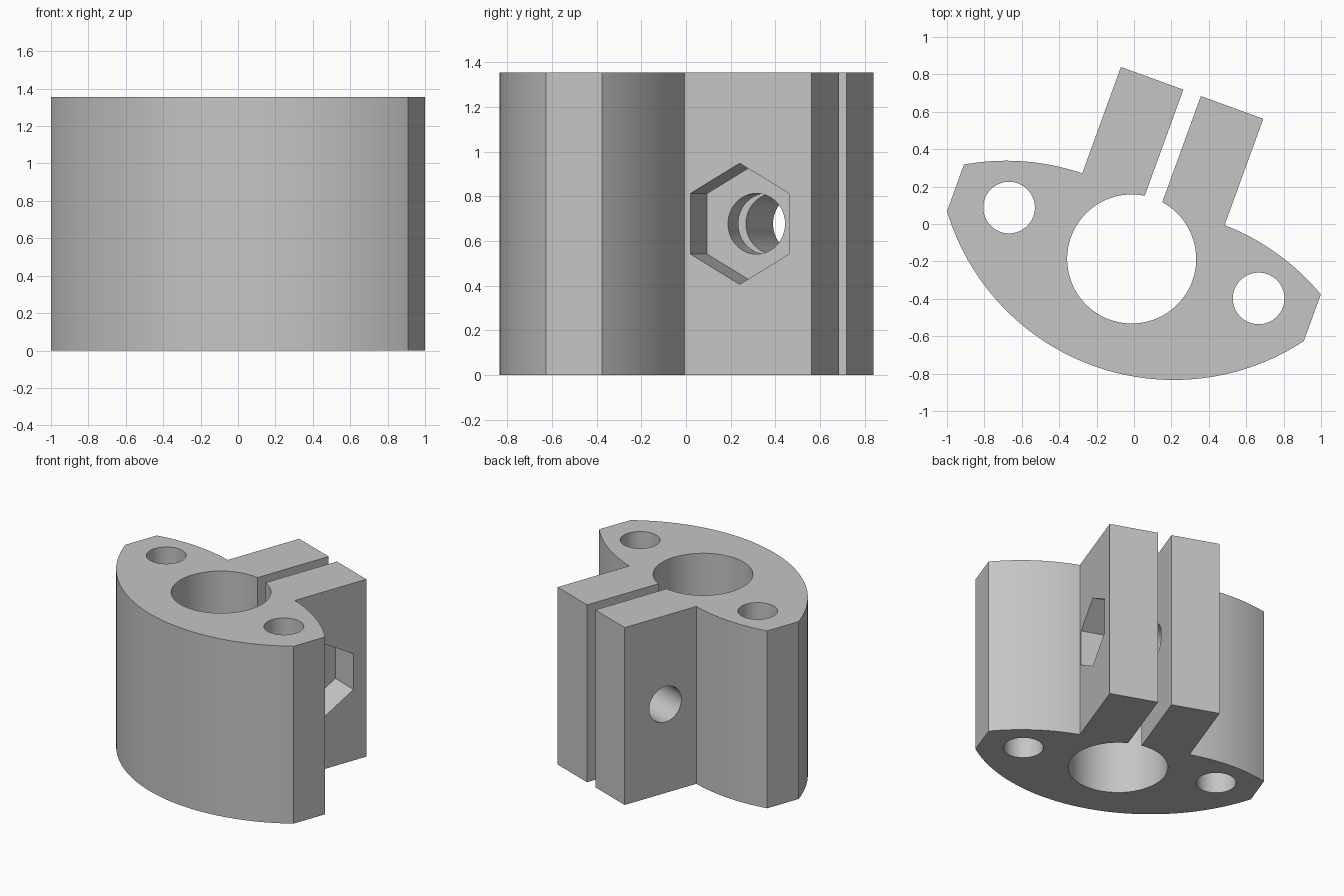
import bpy, bmesh
from math import sin, cos, radians, asin, degrees
from mathutils import Matrix, Vector

cube = bpy.data.objects.get("Cube")
if cube:
    bpy.data.objects.remove(cube, do_unlink=True)

HEIGHT = 1.355
END, EAR, EAR_TOP, GAP, BORE = 1.015, 0.405, 0.945, 0.05, 0.345
# The whole clamp is turned about the vertical through its bore
PLACE = Matrix.Translation((-0.0125, -0.187, 0)) @ Matrix.Rotation(radians(-20), 4, 'Z')
ACROSS = Matrix.Rotation(radians(90), 4, 'Y')

grey = bpy.data.materials.new("light_grey")
grey.use_nodes = True
colour = (0.56, 0.56, 0.56, 1)
grey.diffuse_color = colour
grey.node_tree.nodes["Principled BSDF"].inputs["Base Color"].default_value = colour


def arc(cx, cy, r, start, end, steps):
    """Points along an arc, angles in degrees, both ends included."""
    angles = [radians(start + (end - start) * i / steps) for i in range(steps + 1)]
    return [(cx + r * cos(a), cy + r * sin(a)) for a in angles]


def circle(cx, cy, r, sides):
    return arc(cx, cy, r, 0, 360, sides)[:-1]


def prism(name, outline, length, matrix):
    """Extrude a closed outline along local z and place it."""
    bm = bmesh.new()
    face = bm.faces.new([bm.verts.new((x, y, 0)) for x, y in outline])
    extruded = bmesh.ops.extrude_face_region(bm, geom=[face])["geom"]
    moved = [v for v in extruded if isinstance(v, bmesh.types.BMVert)]
    bmesh.ops.translate(bm, verts=moved, vec=Vector((0, 0, length)))
    bmesh.ops.transform(bm, matrix=PLACE @ matrix, verts=bm.verts)
    bmesh.ops.recalc_face_normals(bm, faces=bm.faces)
    mesh = bpy.data.meshes.new(name)
    bm.to_mesh(mesh)
    bm.free()
    mesh.materials.append(grey)
    obj = bpy.data.objects.new(name, mesh)
    bpy.context.collection.objects.link(obj)
    return obj


# Clamp outline: curved belly, shoulders, two ears and the split bore
belly_r, shoulder_r, shoulder_x = 1.266, 1.258, 0.38
half = degrees(asin(END / belly_r))
belly = arc(0, 0.659, belly_r, -90 - half, -90 + half, 72)
a_end = 90 - degrees(asin((END - shoulder_x) / shoulder_r))
a_ear = 90 - degrees(asin((EAR - shoulder_x) / shoulder_r))
shoulder = arc(shoulder_x, 0.34 - shoulder_r, shoulder_r, a_end, a_ear, 20)
right_side = shoulder + [(EAR, EAR_TOP), (GAP, EAR_TOP)]
left_side = [(-x, y) for x, y in reversed(right_side)]
slot = degrees(asin(GAP / BORE))
bore = arc(0, 0, BORE, 90 - slot, -270 + slot, 90)
clamp = prism("clamp_body", belly + right_side + bore + left_side, HEIGHT, Matrix())

# Cutters: two vertical bolt holes, the cross bolt hole and the hex nut pocket
cutters = []
for side in (-1, 1):
    cutters.append(prism("bolt_hole", circle(side * 0.71, 0.034, 0.138, 48),
                         HEIGHT + 0.2, Matrix.Translation((0, 0, -0.1))))
cross = Vector((0, 0.602, HEIGHT / 2))
cutters.append(prism("cross_hole", circle(0, 0, 0.136, 48), 1.2,
                     Matrix.Translation(cross + Vector((-0.6, 0, 0))) @ ACROSS))
cutters.append(prism("nut_pocket", circle(0, 0, 0.271, 6), 0.4,
                     Matrix.Translation(cross + Vector((0.185, 0, 0))) @ ACROSS))

bpy.ops.object.select_all(action='DESELECT')
bpy.context.view_layer.objects.active = clamp
clamp.select_set(True)
for cutter in cutters:
    cutter.hide_render = True
    mod = clamp.modifiers.new("cut", 'BOOLEAN')
    mod.operation = 'DIFFERENCE'
    mod.solver = 'EXACT'
    mod.object = cutter
    bpy.ops.object.modifier_apply(modifier=mod.name)
    bpy.data.objects.remove(cutter, do_unlink=True)

bpy.ops.object.shade_smooth_by_angle(angle=radians(25))
